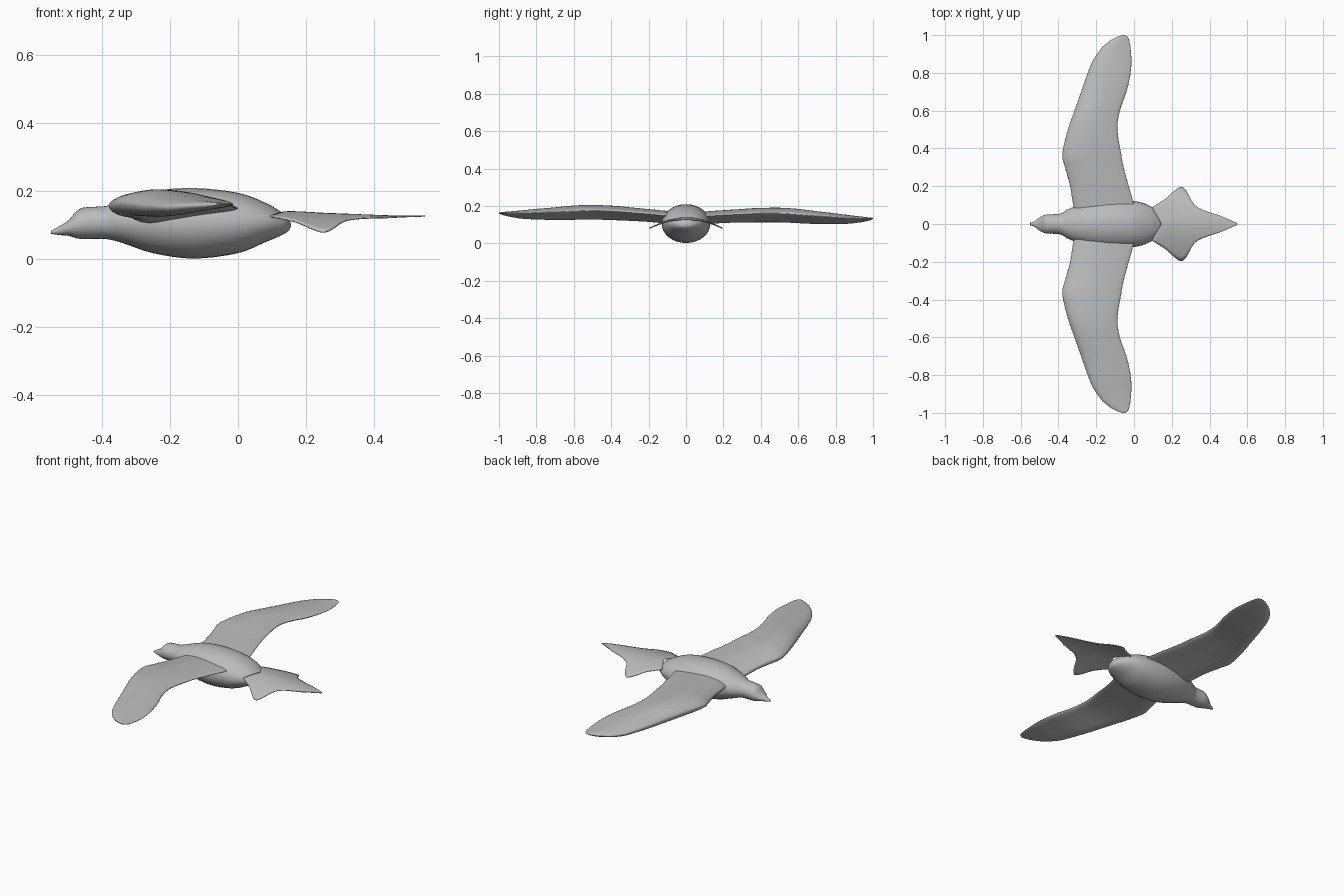
import bpy, bmesh, math
from mathutils import Vector

cube = bpy.data.objects.get("Cube")
if cube:
    bpy.data.objects.remove(cube, do_unlink=True)

grey = bpy.data.materials.new("plain_grey")
grey.use_nodes = True
colour = (0.5, 0.5, 0.5, 1)
grey.diffuse_color = colour
grey.node_tree.nodes["Principled BSDF"].inputs["Base Color"].default_value = colour


def smooth_path(points, steps, closed=False):
    """Catmull-Rom interpolation of a list of tuples."""
    p = [Vector(q) for q in points]
    n = len(p)
    get = (lambda i: p[i % n]) if closed else (lambda i: p[max(0, min(n - 1, i))])
    out = []
    for i in range(n if closed else n - 1):
        a, b, c, d = (get(i + k) for k in (-1, 0, 1, 2))
        for s in range(steps):
            t = s / steps
            out.append(0.5 * (2 * b + (c - a) * t + (2 * a - 5 * b + 4 * c - d) * t ** 2
                              + (3 * b - a - 3 * c + d) * t ** 3))
    if not closed:
        out.append(p[-1])
    return out


def loft(name, rings, closed=True):
    """Skin a list of equal-length point rows, capping closed ones."""
    bm = bmesh.new()
    rows = [[bm.verts.new(co) for co in ring] for ring in rings]
    n = len(rows[0])
    for a, b in zip(rows, rows[1:]):
        for j in range(n if closed else n - 1):
            k = (j + 1) % n
            bm.faces.new((a[j], a[k], b[k], b[j]))
    if closed:
        bm.faces.new(rows[0])
        bm.faces.new(rows[-1])
    bmesh.ops.recalc_face_normals(bm, faces=bm.faces)
    mesh = bpy.data.meshes.new(name)
    bm.to_mesh(mesh)
    bm.free()
    mesh.materials.append(grey)
    obj = bpy.data.objects.new(name, mesh)
    bpy.context.collection.objects.link(obj)
    bpy.ops.object.select_all(action="DESELECT")
    obj.select_set(True)
    bpy.context.view_layer.objects.active = obj
    bpy.ops.object.shade_smooth_by_angle(angle=math.radians(50))
    return obj


# Body, head and beak: x, bottom z, top z, half width
body = [(-.55, .075, .083, .005), (-.525, .071, .097, .016), (-.5, .069, .113, .035),
        (-.465, .06, .148, .05), (-.42, .06, .154, .052), (-.385, .059, .157, .057),
        (-.34, .048, .172, .082), (-.25, .018, .2, .113), (-.13, .002, .209, .13),
        (0, .018, .195, .122), (.08, .05, .166, .098), (.125, .069, .14, .066),
        (.147, .082, .122, .035), (.155, .095, .105, .006)]
rings = []
for x, low, high, w in smooth_path(body, 4):
    mid, h = (low + high) / 2, (high - low) / 2
    rings.append([(x, w * math.cos(a), mid + h * math.sin(a))
                  for a in (2 * math.pi * i / 32 for i in range(32))])
loft("body", rings)

# Wings: span y, leading x, trailing x, mid z, half thickness
wing = [(.03, -.3, .01, .135, .033), (.1, -.322, 0, .138, .034), (.2, -.338, -.028, .146, .034),
        (.3, -.365, -.055, .152, .036), (.37, -.38, -.068, .156, .038),
        (.5, -.35, -.088, .159, .039), (.6, -.315, -.075, .155, .038),
        (.7, -.28, -.04, .148, .034), (.8, -.245, -.018, .144, .028),
        (.87, -.215, -.014, .141, .023), (.93, -.173, -.018, .142, .016),
        (.97, -.127, -.025, .144, .01), (.99, -.09, -.034, .146, .006),
        (1, -.062, -.05, .147, .002)]
# Aerofoil section: chord fraction, height in half thicknesses
foil = smooth_path([(0, -.1), (.04, .3), (.15, .7), (.4, 1), (.7, .85), (.93, .55),
                    (1, .3), (.95, .05), (.7, -.3), (.4, -.75), (.2, -1), (.05, -.65)],
                   3, closed=True)
for name, side in (("right_wing", 1), ("left_wing", -1)):
    rings = []
    for y, lead, trail, mid, h in smooth_path(wing, 3):
        tilt = -.015 * side * y
        rings.append([(lead + (trail - lead) * t, side * y, mid + tilt + h * v)
                      for t, v in foil])
    loft(name, rings)

# Tail: thin arched fan ending in a point; x, half width
tail = [(.095, .088), (.17, .135), (.21, .172), (.25, .196), (.28, .17), (.315, .108),
        (.36, .076), (.45, .045), (.53, .012), (.549, .002)]
rows = []
for x, w in smooth_path(tail, 4):
    notch = .05 * max(0, 1 - (x - .095) / .15)
    row = []
    for i in range(17):
        v = i / 8 - 1
        y = w * v
        ridge = .139 - .012 * min(1, max(0, (x - .14) / .3))
        row.append((x + notch * (1 - abs(v)), y, ridge - .95 * abs(y) ** 1.75))
    rows.append(row)
fan = loft("tail", rows, closed=False)
solid = fan.modifiers.new("thickness", "SOLIDIFY")
solid.thickness = .004
solid.offset = 0
